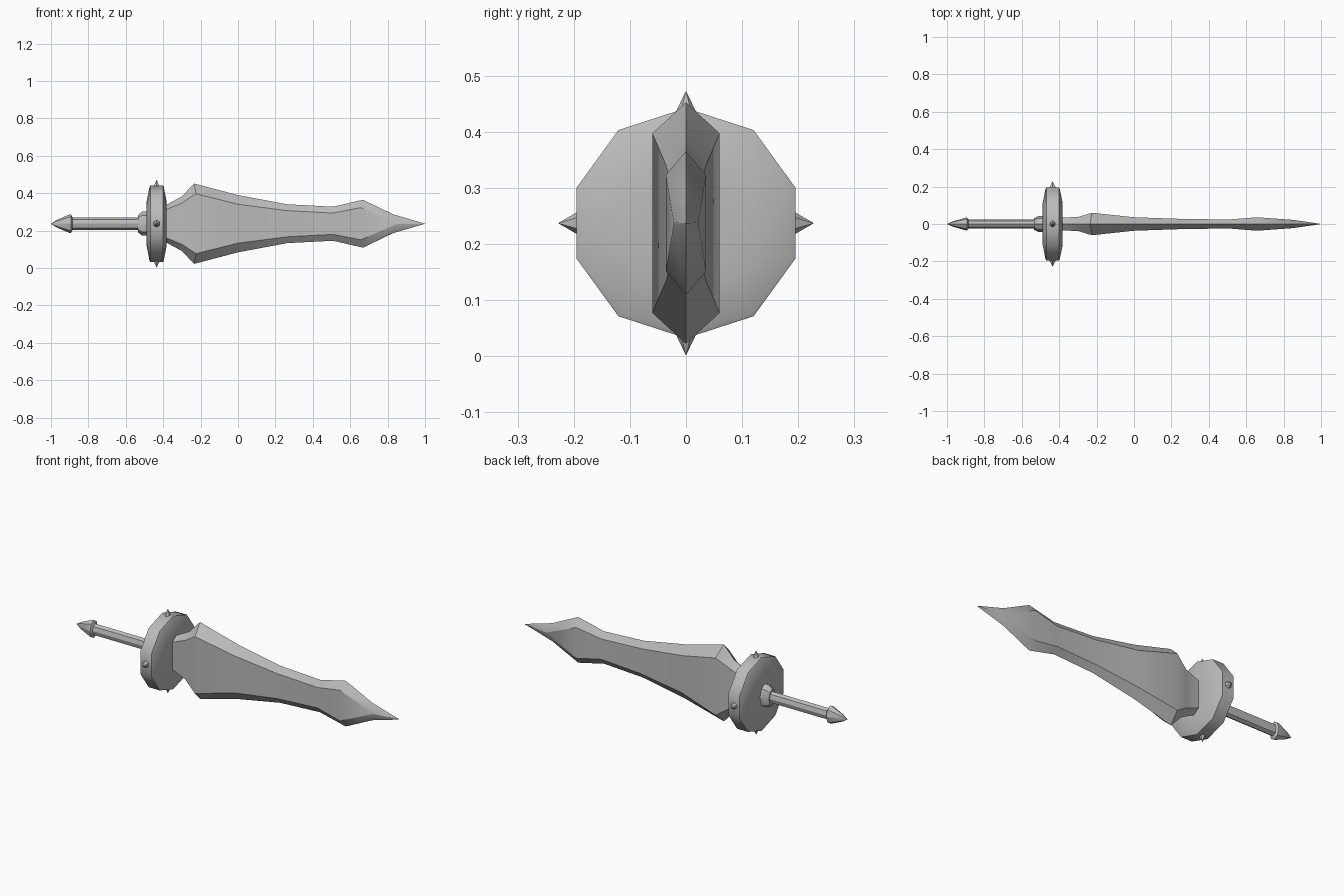
import bpy, bmesh, math
from mathutils import Matrix, Vector

if "Cube" in bpy.data.objects:
    bpy.data.objects.remove(bpy.data.objects["Cube"], do_unlink=True)

CZ = 0.237       # height of the sword's long axis
GX = -0.435      # guard centre along the axis

steel = bpy.data.materials.new("grey_steel")
steel.use_nodes = True
colour = (0.5, 0.5, 0.5, 1.0)
steel.diffuse_color = colour
steel.node_tree.nodes["Principled BSDF"].inputs["Base Color"].default_value = colour


def finish(name, bm, angle=30):
    """Turn a bmesh into a named object with angle-limited smooth shading."""
    bmesh.ops.remove_doubles(bm, verts=bm.verts, dist=1e-5)
    bmesh.ops.recalc_face_normals(bm, faces=bm.faces)
    mesh = bpy.data.meshes.new(name)
    bm.to_mesh(mesh)
    bm.free()
    mesh.materials.append(steel)
    ob = bpy.data.objects.new(name, mesh)
    bpy.context.collection.objects.link(ob)
    bpy.ops.object.select_all(action="DESELECT")
    ob.select_set(True)
    bpy.context.view_layer.objects.active = ob
    bpy.ops.object.shade_smooth_by_angle(angle=math.radians(angle))
    return ob


def loft(name, rings, angle=30):
    """Skin a list of equal-length point rings and cap both ends."""
    bm = bmesh.new()
    loops = [[bm.verts.new(p) for p in ring] for ring in rings]
    n = len(loops[0])
    for a, b in zip(loops, loops[1:]):
        for i in range(n):
            j = (i + 1) % n
            bm.faces.new((a[i], a[j], b[j], b[i]))
    bm.faces.new(loops[0])
    bm.faces.new(loops[-1])
    return finish(name, bm, angle)


def ring(x, ry, rz, sides):
    """Ring around the long axis with a corner at the top."""
    steps = [2 * math.pi * i / sides for i in range(sides)]
    return [(x, ry * math.sin(a), CZ + rz * math.cos(a)) for a in steps]


# Blade: six-sided sections (edge x, edge height, ridge x, ridge height, ridge depth)
sections = [
    (-0.42, 0.085, -0.42, 0.065, 0.035),
    (-0.385, 0.100, -0.385, 0.075, 0.035),
    (-0.30, 0.146, -0.30, 0.110, 0.037),
    (-0.235, 0.215, -0.225, 0.160, 0.060),
    (0.00, 0.153, 0.00, 0.104, 0.036),
    (0.262, 0.104, 0.262, 0.070, 0.027),
    (0.508, 0.091, 0.508, 0.057, 0.024),
    (0.668, 0.128, 0.657, 0.086, 0.036),
    (0.83, 0.050, 0.85, 0.001, 0.022),
    (1.00, 0.0005, 1.00, 0.0002, 0.0003),
]
loft("blade", [[(ex, 0, CZ + eh), (rx, t, CZ + rh), (rx, t, CZ - rh),
                (ex, 0, CZ - eh), (rx, -t, CZ - rh), (rx, -t, CZ + rh)]
               for ex, eh, rx, rh, t in sections])

# Guard: ten-sided disc, thicker toward the middle
profile = [(-0.053, 0.05), (-0.053, 0.12), (-0.038, 0.198), (-0.034, 0.205),
           (0.034, 0.205), (0.038, 0.198), (0.053, 0.12), (0.053, 0.05)]
loft("guard", [ring(GX + dx, r, r, 10) for dx, r in profile], 40)

# Grip collar, grip and pommel
loft("collar", [ring(x, y, z, 8) for x, y, z in
                [(-0.535, 0.030, 0.046), (-0.512, 0.042, 0.064), (-0.47, 0.042, 0.064)]])
loft("grip", [ring(x, 0.024, 0.033, 8) for x in (-0.91, -0.50)])
loft("pommel", [ring(x, y, z, 8) for x, y, z in
                [(-1.0, 0.0005, 0.0005), (-0.97, 0.014, 0.020), (-0.90, 0.034, 0.050),
                 (-0.893, 0.034, 0.050), (-0.885, 0.024, 0.033)]])

# Studs: pointed cones at four places round the guard rim
for label, direction, base in (("top", (0, 0, 1), 0.190), ("bottom", (0, 0, -1), 0.190),
                               ("front", (0, -1, 0), 0.190), ("back", (0, 1, 0), 0.190)):
    d = Vector(direction)
    tip = 0.235 if d.z else 0.227
    length = tip - base
    spin = d.to_track_quat("Z", "Y").to_matrix().to_4x4()
    centre = Vector((GX, 0, CZ)) + d * (base + length / 2)
    bm = bmesh.new()
    bmesh.ops.create_cone(bm, cap_ends=True, segments=6, radius1=0.022, radius2=0.0005,
                          depth=length, matrix=Matrix.Translation(centre) @ spin)
    finish(label + "_stud", bm)
